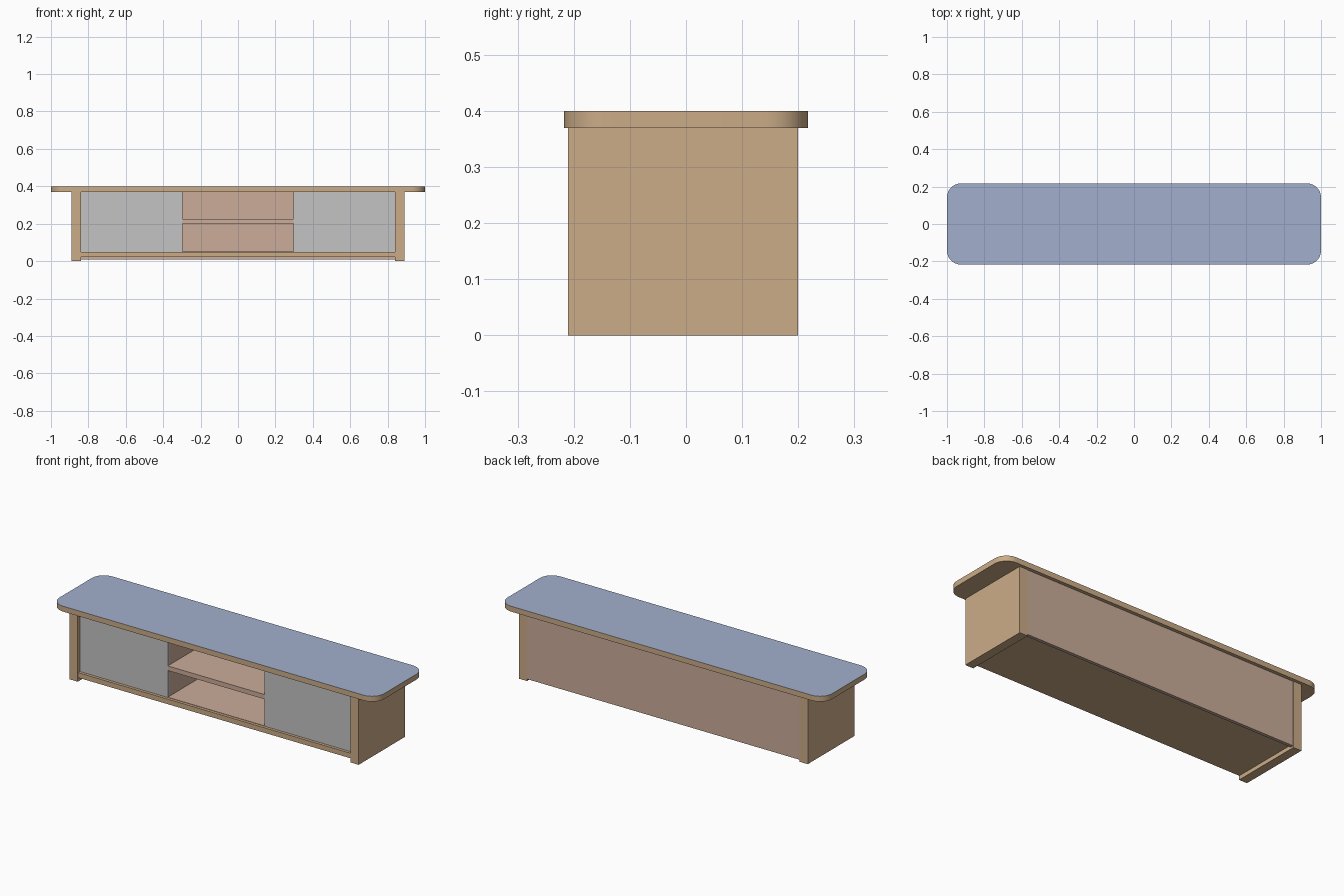
import bpy, bmesh, math

if "Cube" in bpy.data.objects:
    bpy.data.objects.remove(bpy.data.objects["Cube"])

def srgb(r, g, b):
    f = lambda c: c / 12.92 if c <= 0.04045 else ((c + 0.055) / 1.055) ** 2.4
    return (f(r / 255), f(g / 255), f(b / 255), 1)

def material(name, rgb):
    m = bpy.data.materials.new(name)
    m.diffuse_color = srgb(*rgb)
    m.use_nodes = True
    m.node_tree.nodes["Principled BSDF"].inputs["Base Color"].default_value = m.diffuse_color
    return m

wood = material("light_wood", (203, 172, 136))
pink = material("pinkish_wood", (203, 172, 154))
grey = material("grey_door", (195, 195, 195))
blue = material("blue_surface", (162, 176, 205))

def finish(name, bm, *mats):
    bmesh.ops.recalc_face_normals(bm, faces=bm.faces)
    me = bpy.data.meshes.new(name)
    bm.to_mesh(me)
    bm.free()
    for m in mats:
        me.materials.append(m)
    ob = bpy.data.objects.new(name, me)
    bpy.context.collection.objects.link(ob)
    return ob

def box(name, x, y, z, mat):
    bm = bmesh.new()
    bmesh.ops.create_cube(bm, size=1)
    for v in bm.verts:
        for i, (a, b) in enumerate((x, y, z)):
            v.co[i] = a if v.co[i] < 0 else b
    return finish(name, bm, mat)

# Rounded top board with a blue upper face
HX, HY, R, SEG = 1.0, 0.217, 0.075, 10
bm = bmesh.new()
outline = []
for k, (sx, sy) in enumerate(((1, 1), (-1, 1), (-1, -1), (1, -1))):
    for i in range(SEG + 1):
        a = math.pi / 2 * (k + i / SEG)
        outline.append(bm.verts.new((sx * (HX - R) + R * math.cos(a),
                                     sy * (HY - R) + R * math.sin(a), 0.37)))
base = bm.faces.new(outline)
ext = bmesh.ops.extrude_face_region(bm, geom=[base], use_keep_orig=True)
for v in ext["geom"]:
    if isinstance(v, bmesh.types.BMVert):
        v.co.z = 0.40
bm.normal_update()
for f in bm.faces:
    if f.calc_center_median().z > 0.399:
        f.material_index = 1
    f.smooth = len(f.verts) == 4
for e in bm.edges:
    e.smooth = abs(e.verts[0].co.z - e.verts[1].co.z) > 0.001
finish("top_board", bm, wood, blue)

# Side panels, doors and inner dividers, mirrored left and right
for label, s in (("left", -1), ("right", 1)):
    def span(a, b):
        return tuple(sorted((s * a, s * b)))
    box(label + "_side_panel", span(0.84, 0.89), (-0.21, 0.20), (0, 0.37), wood)
    box(label + "_door", span(0.298, 0.84), (-0.192, -0.175), (0.05, 0.37), grey)
    box(label + "_divider", span(0.298, 0.32), (-0.175, 0.18), (0.05, 0.37), pink)

# Bottom board, pink cubby floor, middle shelf and back panel
box("bottom_board", (-0.84, 0.84), (-0.208, 0.18), (0.022, 0.05), wood)
box("cubby_floor", (-0.298, 0.298), (-0.192, 0.18), (0.05, 0.052), pink)
box("middle_shelf", (-0.298, 0.298), (-0.192, 0.18), (0.20, 0.226), pink)
box("back_panel", (-0.84, 0.84), (0.18, 0.198), (0.01, 0.37), pink)
